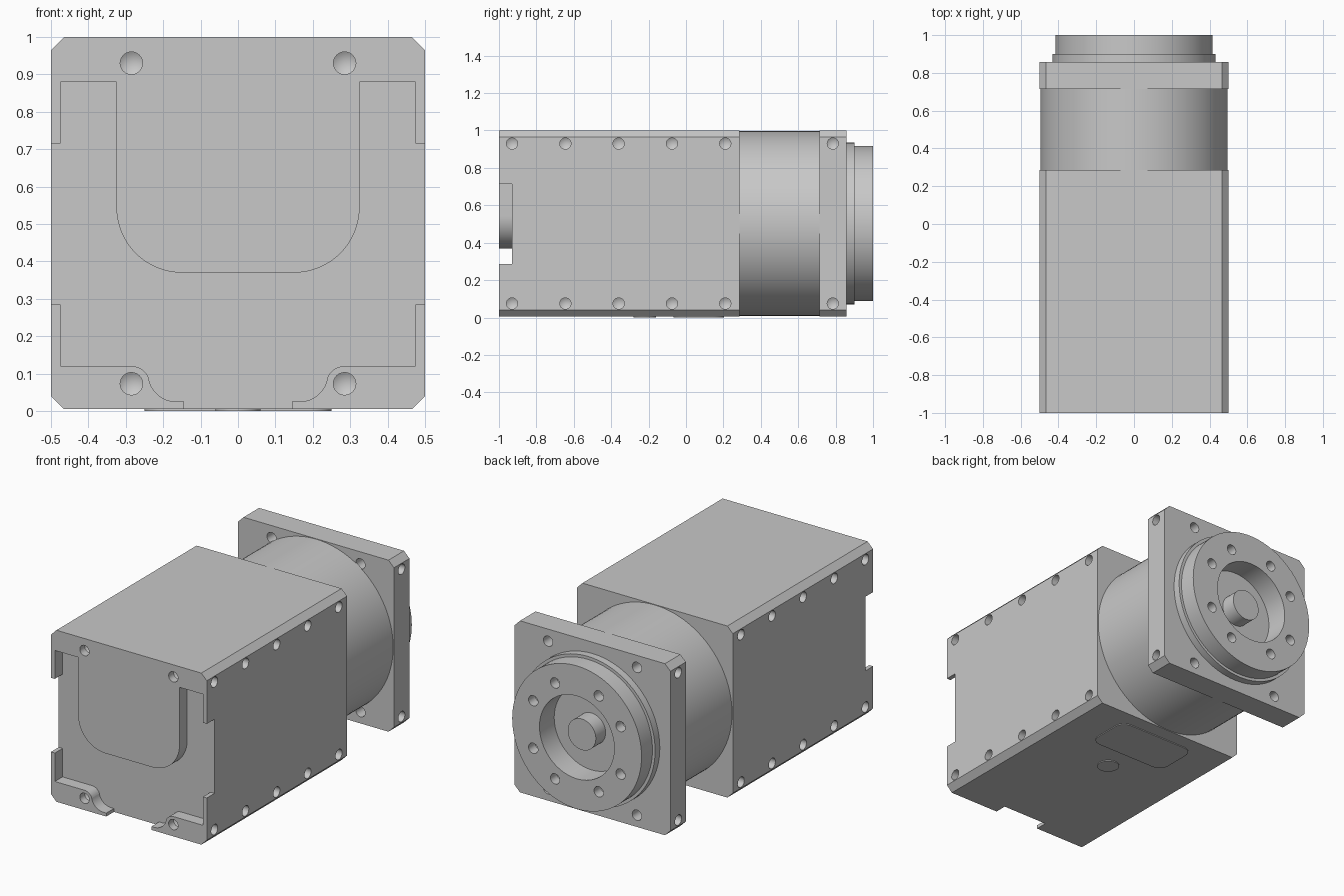
import bpy, bmesh
from math import pi, sin, cos, radians
from mathutils import Matrix, Vector

old = bpy.data.objects.get("Cube")
if old:
    bpy.data.objects.remove(old, do_unlink=True)

ZC = 0.5025      # height of the motor axis
BASE = 0.005     # underside of the housing
HOLE = 0.03      # screw hole radius

grey = bpy.data.materials.new("machined grey")
grey.use_nodes = True
colour = (0.58, 0.58, 0.58, 1)
grey.diffuse_color = colour
grey.node_tree.nodes["Principled BSDF"].inputs["Base Color"].default_value = colour


def finish(name, bm):
    bmesh.ops.recalc_face_normals(bm, faces=bm.faces[:])
    mesh = bpy.data.meshes.new(name)
    bm.to_mesh(mesh)
    bm.free()
    obj = bpy.data.objects.new(name, mesh)
    bpy.context.collection.objects.link(obj)
    mesh.materials.append(grey)
    return obj


def activate(obj):
    bpy.ops.object.select_all(action='DESELECT')
    obj.select_set(True)
    bpy.context.view_layer.objects.active = obj


def smooth(obj):
    activate(obj)
    bpy.ops.object.shade_smooth_by_angle(angle=radians(30))


def extrude(bm, points, start, depth):
    """Add a prism: 3D outline points moved to start, pushed along depth."""
    verts = [bm.verts.new(Vector(p) + Vector(start)) for p in points]
    face = bm.faces.new(verts)
    top = bmesh.ops.extrude_face_region(bm, geom=[face])["geom"]
    bmesh.ops.translate(bm, vec=depth, verts=[v for v in top if isinstance(v, bmesh.types.BMVert)])


def lathe(bm, profile, matrix=Matrix(), steps=96):
    """Revolve (radius, distance) pairs about the y axis."""
    rings = []
    for r, d in profile:
        if r == 0:
            rings.append([bm.verts.new(matrix @ Vector((0, d, 0)))])
        else:
            rings.append([bm.verts.new(matrix @ Vector((r * cos(a), d, r * sin(a))))
                          for a in (2 * pi * i / steps for i in range(steps))])
    for a, b in zip(rings, rings[1:]):
        for i in range(steps):
            j = (i + 1) % steps
            quad = [a[i % len(a)], a[j % len(a)], b[j % len(b)], b[i % len(b)]]
            bm.faces.new(list(dict.fromkeys(quad)))


def drill(bm, pos, direction, depth=0.06):
    """Blind hole cutter with a conical bottom."""
    turn = Vector((0, 1, 0)).rotation_difference(Vector(direction)).to_matrix().to_4x4()
    profile = [(0, -0.02), (HOLE, -0.02), (HOLE, depth), (0, depth + 0.018)]
    lathe(bm, profile, Matrix.Translation(pos) @ turn, 24)


def cut(obj, bm):
    cutter = finish("cutter", bm)
    cutter.hide_render = True
    mod = obj.modifiers.new("cut", 'BOOLEAN')
    mod.operation = 'DIFFERENCE'
    mod.solver = 'EXACT'
    mod.object = cutter
    activate(obj)
    bpy.ops.object.modifier_apply(modifier=mod.name)
    bpy.data.objects.remove(cutter, do_unlink=True)


def arc(cx, cz, r, a0, a1, n=10):
    return [(cx + r * cos(radians(a0 + (a1 - a0) * i / n)),
             cz + r * sin(radians(a0 + (a1 - a0) * i / n))) for i in range(n + 1)]


def chamfered_block(name, y0, y1, c=0.035):
    quarter = [(0.5, 0.4975 - c), (0.5 - c, 0.4975)]
    half = [(x, -z) for x, z in reversed(quarter)] + quarter
    outline = half + [(-x, -z) for x, z in half]
    bm = bmesh.new()
    extrude(bm, [(x, 0, z + ZC) for x, z in outline], (0, y0, 0), (0, y1 - y0, 0))
    return finish(name, bm)


SCREWS = [(x, z) for x in (-0.285, 0.285) for z in (0.073, 0.93)]


def side_holes(bm, ys):
    for s in (-1, 1):
        for y in ys:
            for z in (0.075, 0.93):
                drill(bm, (s * 0.5, y, z), (-s, 0, 0))


# Main housing with the stepped front recess and screw holes
housing = chamfered_block("housing", -1, 0.285)
half = [(0.145, -0.1), (0.145, 0.025)]
half += arc(0.165, 0.1, 0.075, 270, 350)
half += arc(0.285, 0.07, 0.05, 160, 90)
half += [(0.475, 0.12), (0.475, 0.285), (0.6, 0.285), (0.6, 0.715),
         (0.475, 0.715), (0.475, 0.88), (0.325, 0.88)]
half += arc(0.15, 0.545, 0.175, 0, -90, 16)
outline = half + [(-x, z) for x, z in reversed(half)]
bm = bmesh.new()
extrude(bm, [(x, 0, z) for x, z in outline], (0, -1.1, 0), (0, 0.17, 0))
for x, z in SCREWS:
    drill(bm, (x, -1, z), (0, 1, 0), 0.045)
side_holes(bm, [-0.93 + 0.285 * i for i in range(5)])
cut(housing, bm)
smooth(housing)

# Round neck between housing and flange
bm = bmesh.new()
lathe(bm, [(0, 0.28), (0.495, 0.28), (0.495, 0.72), (0, 0.72)], Matrix.Translation((0, 0, ZC)))
smooth(finish("neck", bm))

# Mounting flange with through holes at its corners
flange = chamfered_block("mounting_flange", 0.715, 0.857)
bm = bmesh.new()
for x, z in SCREWS:
    drill(bm, (x, 0.7, z), (0, 1, 0), 0.2)
side_holes(bm, [0.785])
cut(flange, bm)
smooth(flange)

# Output ring with bore, central stub and eight bolt holes
bm = bmesh.new()
lathe(bm, [(0, 0.955), (0.09, 0.955), (0.09, 0.865), (0.24, 0.865), (0.24, 1), (0.415, 1),
           (0.415, 0.9), (0.432, 0.9), (0.432, 0.85), (0, 0.85)], Matrix.Translation((0, 0, ZC)))
ring = finish("output_ring", bm)
bm = bmesh.new()
for sx in (-1, 1):
    for sz in (-1, 1):
        for x, z in ((0.14, 0.278), (0.28, 0.138)):
            drill(bm, (sx * x, 1, ZC + sz * z), (0, -1, 0))
cut(ring, bm)
smooth(ring)

# Thin rounded cover and round cap on the underside
corners = [(1, 1, 0), (-1, 1, 90), (-1, -1, 180), (1, -1, 270)]
cover = [p for sx, sy, a in corners for p in arc(sx * 0.19, sy * 0.075, 0.06, a, a + 90, 8)]
cap = arc(0, 0, 0.06, 0, 345, 23)
for name, shape, y in (("underside_cover", cover, 0.067), ("underside_cap", cap, -0.22)):
    bm = bmesh.new()
    extrude(bm, [(px, py, 0) for px, py in shape], (0, y, 0), (0, 0, BASE + 0.002))
    smooth(finish(name, bm))
